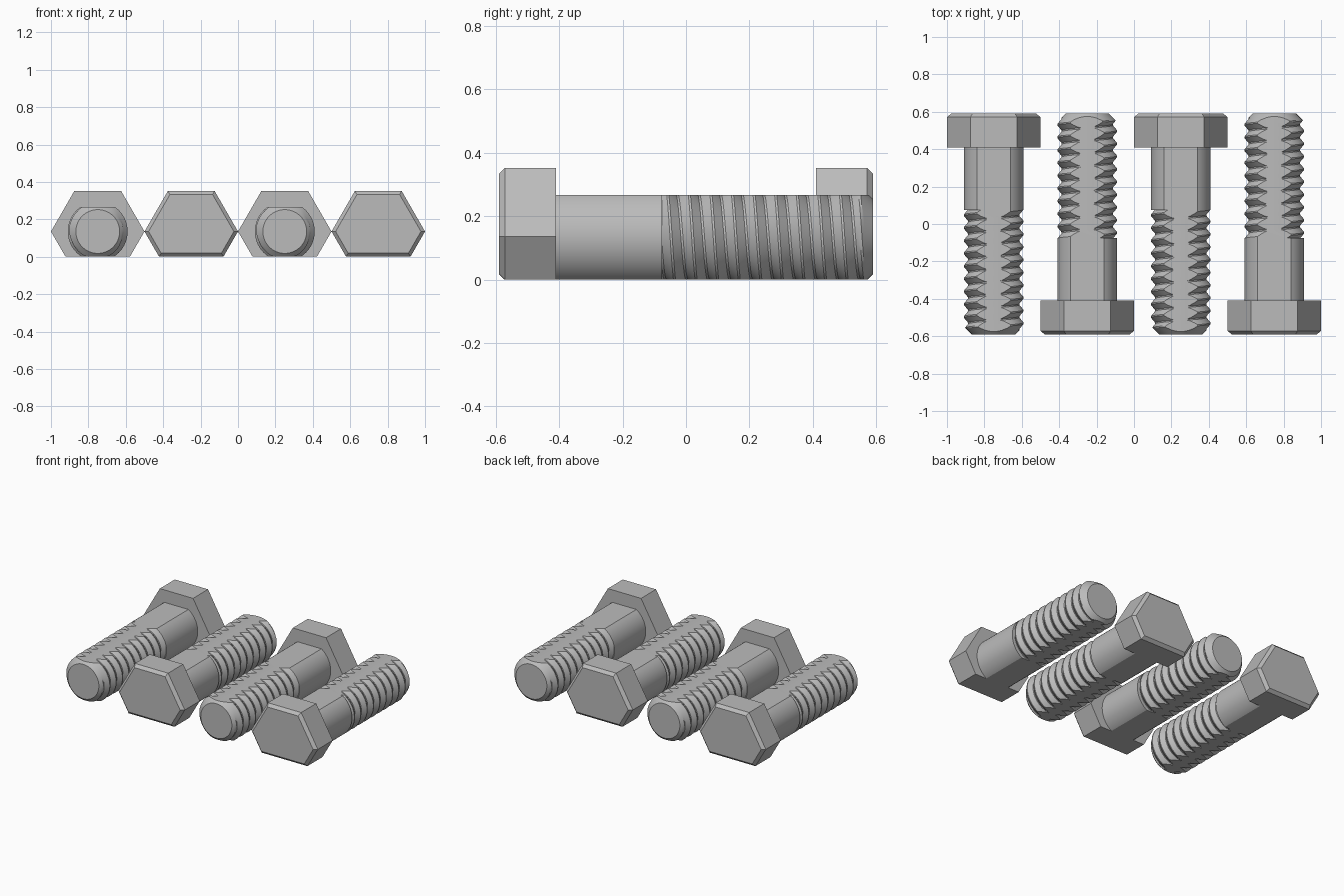
import bpy, bmesh, math
from mathutils import Vector

if "Cube" in bpy.data.objects:
    bpy.data.objects.remove(bpy.data.objects["Cube"])

STEEL = bpy.data.materials.new("grey steel")
STEEL.diffuse_color = (0.5, 0.5, 0.5, 1)
STEEL.use_nodes = True
STEEL.node_tree.nodes["Principled BSDF"].inputs["Base Color"].default_value = STEEL.diffuse_color

AXIS_Z = 0.135                      # height of the bolt axis
HEAD_R = 0.25                       # hexagon corner radius
Y_HEAD, Y_NECK, Y_THREAD, Y_TIP = -0.59, -0.41, -0.075, 0.59
CREST, ROOT, TIP_R = 0.16, 0.137, 0.117
FLAT_TOP = 0.132                    # flat cut above the axis
PITCH, SEG, ROWS = 0.068, 64, 10


def slice_flat(bm, z, up):
    """Cut the closed mesh at height z and cap the cut."""
    geom = bm.verts[:] + bm.edges[:] + bm.faces[:]
    cut = bmesh.ops.bisect_plane(bm, geom=geom, dist=1e-6, plane_co=(0, 0, z),
                                 plane_no=(0, 0, up), clear_outer=True)["geom_cut"]
    edges = [e for e in cut if isinstance(e, bmesh.types.BMEdge) and e.is_boundary]
    bmesh.ops.triangle_fill(bm, edges=edges, use_beauty=True)


def finish(bm, name):
    bmesh.ops.recalc_face_normals(bm, faces=bm.faces[:])
    mesh = bpy.data.meshes.new(name)
    bm.to_mesh(mesh)
    bm.free()
    mesh.materials.append(STEEL)
    return mesh


def thread_radius(y, theta):
    """Trapezoid thread with narrow crest and root, chamfered at the tip."""
    phase = ((y + 0.047) / PITCH - theta / math.tau + 0.25) % 1
    d = min(phase, 1 - phase) * 2               # 0 at crest, 1 at root
    t = min(1, max(0, (d - 0.1) / 0.8))
    return min(CREST + (ROOT - CREST) * t, TIP_R + Y_TIP - y)


def make_shaft():
    bm = bmesh.new()
    turns = math.ceil((Y_TIP - Y_THREAD) / PITCH) + 2
    # rows follow the helix so that crests and roots stay crisp
    steps = [k + s for k in range(-1, turns)
             for s in (0, 0.05, 0.15, 0.25, 0.35, 0.45, 0.55, 0.65, 0.75, 0.85, 0.95)]
    columns = []
    for i in range(SEG + 1):
        a = math.tau * i / SEG
        rows = [(Y_NECK - 0.02, 0), (Y_NECK - 0.02, CREST), (Y_THREAD, CREST)]
        for s in steps:
            y = PITCH * (s + a / math.tau - 0.25) - 0.047
            y = min(Y_TIP, max(Y_THREAD, y))
            rows.append((y, thread_radius(y, a)))
        rows += [(Y_TIP, TIP_R), (Y_TIP, 0)]
        columns.append([bm.verts.new((r * math.sin(a), y, AXIS_Z + r * math.cos(a)))
                        for y, r in rows])
    for c, d in zip(columns, columns[1:]):
        for j in range(len(c) - 1):
            bm.faces.new((c[j], c[j + 1], d[j + 1], d[j]))
    bmesh.ops.remove_doubles(bm, verts=bm.verts[:], dist=1e-5)
    bmesh.ops.dissolve_degenerate(bm, edges=bm.edges[:], dist=1e-6)
    slice_flat(bm, AXIS_Z + FLAT_TOP, 1)
    slice_flat(bm, 0, -1)
    return finish(bm, "shaft")


def make_head():
    bm = bmesh.new()
    ring = [bm.verts.new((HEAD_R * math.cos(math.tau * i / 6), Y_HEAD,
                          AXIS_Z + HEAD_R * math.sin(math.tau * i / 6))) for i in range(6)]
    face = bm.faces.new(ring)
    new = bmesh.ops.extrude_face_region(bm, geom=[face], use_keep_orig=True)["geom"]
    bmesh.ops.translate(bm, vec=Vector((0, Y_NECK - Y_HEAD, 0)),
                        verts=[v for v in new if isinstance(v, bmesh.types.BMVert)])
    slice_flat(bm, 0, -1)
    bmesh.ops.dissolve_limit(bm, angle_limit=0.01, verts=bm.verts[:], edges=bm.edges[:])
    # chamfer around the outer face
    rim = [e for e in bm.edges if all(v.co.y < Y_HEAD + 1e-4 for v in e.verts)]
    bmesh.ops.bevel(bm, geom=rim, offset=0.019, segments=1, affect='EDGES')
    return finish(bm, "head")


# four bolts laid side by side, alternating direction
shaft, head = make_shaft(), make_head()
for n, x in enumerate((-0.75, -0.25, 0.25, 0.75)):
    for mesh, part in ((shaft, "threaded_shaft"), (head, "hex_head")):
        ob = bpy.data.objects.new(f"{part}_{n + 1}", mesh)
        ob.location.x = x
        ob.rotation_euler.z = math.pi if n % 2 == 0 else 0
        bpy.context.collection.objects.link(ob)

# smooth the round shaft while keeping thread and flat edges sharp
sample = bpy.data.objects["threaded_shaft_1"]
bpy.context.view_layer.objects.active = sample
sample.select_set(True)
bpy.ops.object.shade_smooth_by_angle(angle=math.radians(25))
